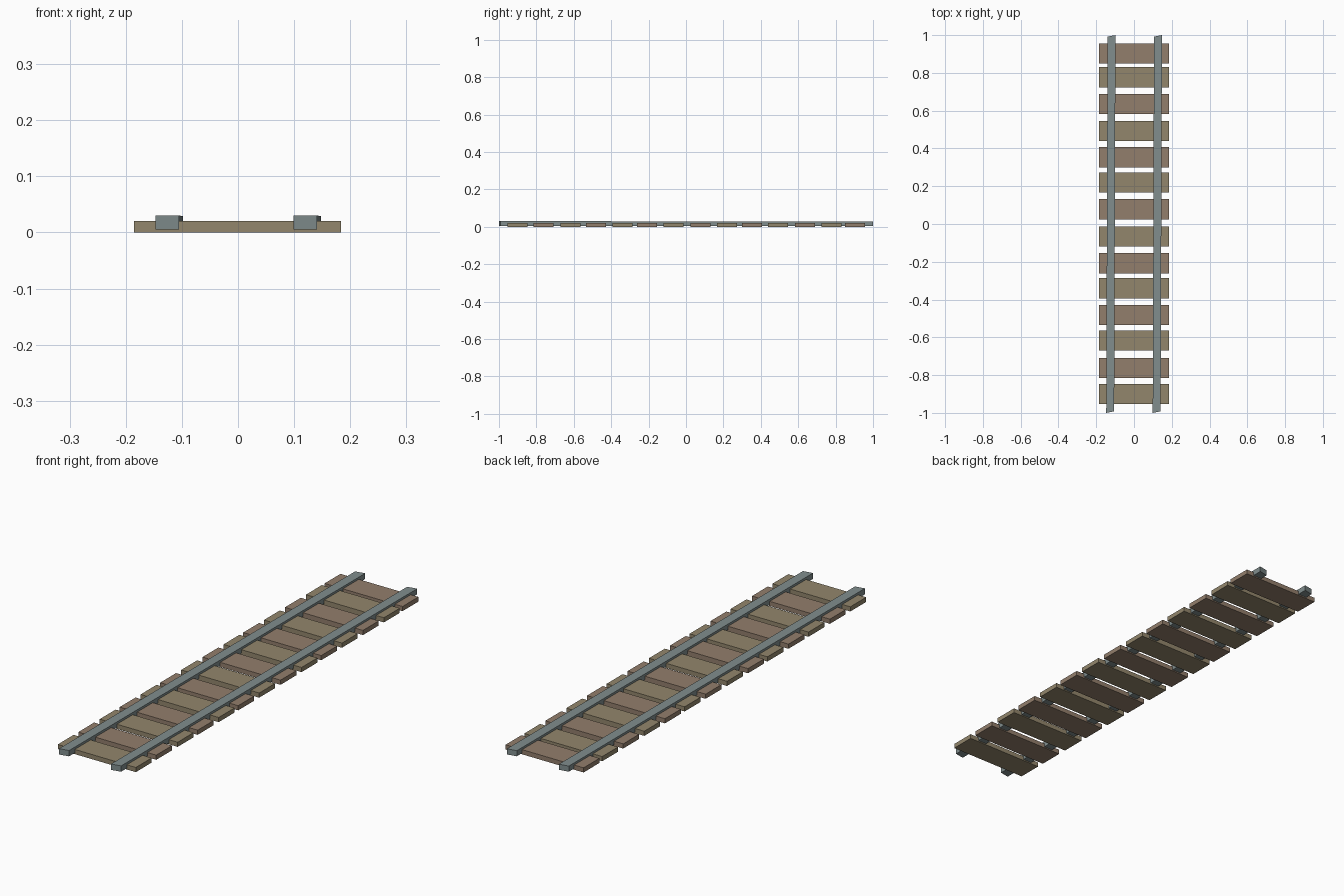
import bpy, bmesh

if "Cube" in bpy.data.objects:
    bpy.data.objects.remove(bpy.data.objects["Cube"])


def material(name, rgb):
    m = bpy.data.materials.new(name)
    m.diffuse_color = (*rgb, 1)
    m.use_nodes = True
    m.node_tree.nodes["Principled BSDF"].inputs["Base Color"].default_value = m.diffuse_color
    return m


brown = material("brown_wood", (0.29, 0.21, 0.15))
olive = material("olive_wood", (0.29, 0.24, 0.15))
steel = material("steel", (0.22, 0.27, 0.27))


def bar(name, sections, mat):
    """Box-like bar skinned through four-cornered sections."""
    bm = bmesh.new()
    rings = [[bm.verts.new(p) for p in s] for s in sections]
    for a, b in zip(rings, rings[1:]):
        for i in range(4):
            j = (i + 1) % 4
            bm.faces.new((a[i], a[j], b[j], b[i]))
    bm.faces.new(rings[0][::-1])
    bm.faces.new(rings[-1])
    bmesh.ops.recalc_face_normals(bm, faces=bm.faces[:])
    me = bpy.data.meshes.new(name)
    bm.to_mesh(me)
    bm.free()
    me.materials.append(mat)
    ob = bpy.data.objects.new(name, me)
    bpy.context.collection.objects.link(ob)


# Wooden cross ties, slightly uneven spacing, alternating tone
tie_y = [0.903, 0.777, 0.635, 0.493, 0.353, 0.22, 0.078,
         -0.066, -0.208, -0.34, -0.482, -0.617, -0.762, -0.90]
for n, y in enumerate(tie_y):
    h = 0.0535
    ends = [[(x, y - h, 0), (x, y + h, 0), (x, y + h, 0.02), (x, y - h, 0.02)]
            for x in (-0.185, 0.184)]
    bar(f"tie_{n + 1}", ends, olive if n % 2 else brown)

# Two rails, drifting slightly sideways, with skewed ends
for side, x in (("left", -0.126), ("right", 0.12)):
    secs = []
    for y, dx, top, skew in ((-0.996, 0, 0.03, 0.004), (0.996, 0.007, 0.029, 0.004)):
        l, r = x + dx - 0.021, x + dx + 0.021
        secs.append([(l, y - skew, 0.005), (r, y + skew, 0.005),
                     (r, y + skew, top), (l, y - skew, top)])
    bar(f"{side}_rail", secs, steel)
